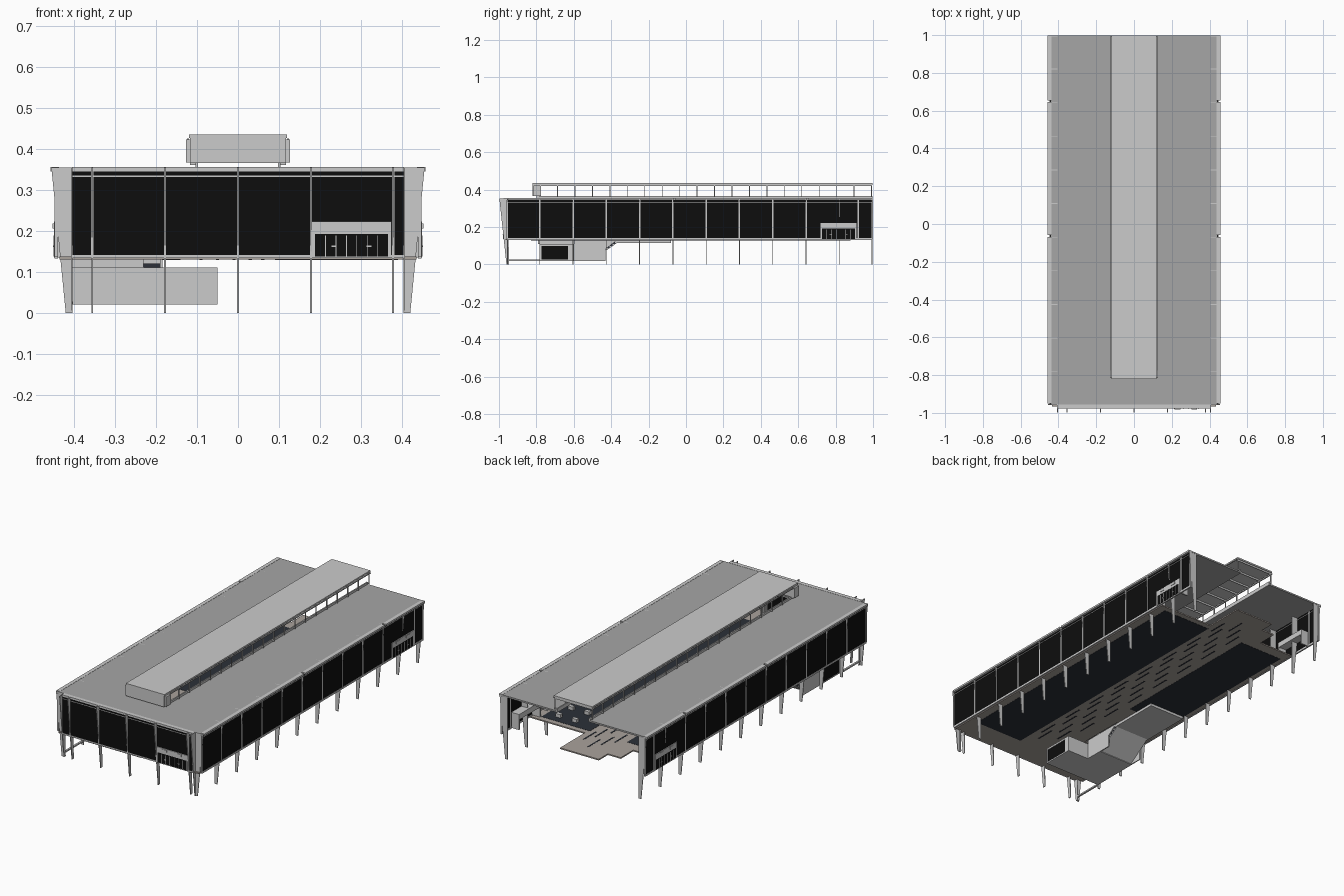
import bpy, bmesh
from mathutils import Vector


def mat(name, c):
    m = bpy.data.materials.new(name)
    m.diffuse_color = (*c, 1)
    return m


GLASS = mat("black_glass", (0.004, 0.004, 0.004))
ROOF = mat("roof_grey", (0.38, 0.38, 0.38))
FLOOR = mat("floor_tan", (0.40, 0.36, 0.33))
DARK = mat("dark_carpet", (0.025, 0.03, 0.04))


def finish(name, bm, m=None):
    bmesh.ops.recalc_face_normals(bm, faces=bm.faces)
    me = bpy.data.meshes.new(name)
    bm.to_mesh(me)
    bm.free()
    ob = bpy.data.objects.new(name, me)
    bpy.context.collection.objects.link(ob)
    if m:
        me.materials.append(m)
    return ob


def boxes(name, items, m=None):
    """Each item is (x0, x1, y0, y1, z0, z1)."""
    bm = bmesh.new()
    for x0, x1, y0, y1, z0, z1 in items:
        r = bmesh.ops.create_cube(bm, size=1)
        for v in r["verts"]:
            v.co = Vector(((x0 + x1) / 2 + v.co.x * (x1 - x0),
                           (y0 + y1) / 2 + v.co.y * (y1 - y0),
                           (z0 + z1) / 2 + v.co.z * (z1 - z0)))
    return finish(name, bm, m)


def prisms(name, items, m=None):
    """Each item is (profile points, extrusion vector)."""
    bm = bmesh.new()
    for pts, vec in items:
        f = bm.faces.new([bm.verts.new(p) for p in pts])
        r = bmesh.ops.extrude_face_region(bm, geom=[f])
        bmesh.ops.translate(bm, vec=vec, verts=[v for v in r["geom"] if isinstance(v, bmesh.types.BMVert)])
    return finish(name, bm, m)


STEP = 0.178
side_y = [-0.955] + [-0.782 + STEP * k for k in range(9)] + [0.82, 0.995]
front_x = [-0.355, -0.178, 0.0, 0.178, 0.378]
SX, FY = 0.443, -0.972          # glass planes
Z0, Z1 = 0.137, 0.345

# Tapered fin legs, wide at the roof and narrow at the ground
T = 0.004
side_fins, front_fins = [], []
for s in (-1, 1):
    for y in side_y:
        prof = [(0.405, 0), (0.42, 0), (0.455, 0.354), (0.405, 0.354)]
        side_fins.append(([(s * a, y - T / 2, z) for a, z in prof], (0, T, 0)))
for x in [-0.405] + front_x + [0.405]:
    prof = [(-0.945, 0), (-0.96, 0), (-0.998, 0.354), (-0.955, 0.354)]
    front_fins.append(([(x - T / 2, a, z) for a, z in prof], (T, 0, 0)))
prisms("side_fin_legs", side_fins)
prisms("front_fin_legs", front_fins)

# Glass curtain walls
boxes("side_glass", [(s * SX - 0.002, s * SX + 0.002, -0.955, 0.998, Z0, Z1) for s in (-1, 1)], GLASS)
boxes("front_glass", [(-0.405, 0.405, FY - 0.002, FY + 0.002, Z0, Z1)], GLASS)

# Mullions, sills, transoms and roof edge trims
frames = []
for s in (-1, 1):
    a, b = s * SX - 0.004, s * SX + 0.004
    frames += [(a, b, y - 0.004, y + 0.004, Z0, Z1) for y in side_y if y < 0.7 or y > 0.9]
    frames += [(a, b, -0.955, 0.998, z - h, z + h) for z, h in ((0.137, 0.005), (0.333, 0.0015))]
    frames += [(a, b, 0.917, 0.925, Z0, Z1)]
for x in front_x:
    frames.append((x - 0.003, x + 0.003, FY - 0.004, FY + 0.004, Z0, Z1))
for z, h in ((0.137, 0.004), (0.333, 0.0015)):
    frames.append((-0.405, 0.405, FY - 0.004, FY + 0.004, z - h, z + h))
boxes("window_frames", frames)

trims = [(-0.405, 0.405, -0.977, -0.955, 0.345, 0.355)]
for s in (-1, 1):
    lo, hi = sorted((s * 0.436, s * 0.457))
    for y0, y1 in ((-0.95, -0.068), (-0.058, 0.645), (0.655, 0.998)):
        trims.append((lo, hi, y0, y1, 0.345, 0.355))
boxes("roof_edge_trim", trims)

# Main roof, open below the raised centre strip
boxes("main_roof", [(-0.437, -0.10, -0.955, 0.998, 0.345, 0.354),
                    (0.10, 0.437, -0.955, 0.998, 0.345, 0.354),
                    (-0.10, 0.10, -0.955, -0.79, 0.345, 0.354)], ROOF)

# Raised skylight: kerb, posts, rails, cross beams, top and closed front end
sky = []
n = 20
for s in (-1, 1):
    lo, hi = sorted((s * 0.097, s * 0.104))
    sky.append((lo, hi, -0.80, 0.998, 0.345, 0.366))
    lo, hi = sorted((s * 0.116, s * 0.127))
    sky.append((lo, hi, -0.815, -0.775, 0.367, 0.422))
    lo, hi = sorted((s * 0.119, s * 0.124))
    sky.append((lo, hi, -0.78, 0.995, 0.420, 0.425))
    for i in range(n):
        y = -0.78 + i * 1.772 / (n - 1)
        lo, hi = sorted((s * 0.112, s * 0.117))
        sky.append((lo, hi, y - 0.002, y + 0.002, 0.36, 0.426))
        lo, hi = sorted((s * 0.097, s * 0.117))
        sky.append((lo, hi, y - 0.002, y + 0.002, 0.360, 0.366))
for i in range(n):
    y = -0.78 + i * 1.772 / (n - 1)
    sky.append((-0.115, 0.115, y - 0.002, y + 0.002, 0.416, 0.426))
sky.append((-0.117, 0.117, -0.82, -0.78, 0.365, 0.434))
boxes("skylight_frame", sky)
boxes("skylight_top", [(-0.119, 0.119, -0.82, 0.998, 0.426, 0.435)])

# Floor with stair opening and narrower tongue at the open back
boxes("floor", [(-0.18, 0.435, -0.965, 0.75, 0.130, 0.137),
                (-0.435, -0.18, -0.965, -0.62, 0.130, 0.137),
                (-0.435, -0.18, -0.36, 0.78, 0.130, 0.137),
                (-0.435, -0.40, -0.62, -0.36, 0.130, 0.137),
                (-0.14, 0.10, 0.75, 0.97, 0.130, 0.137),
                (-0.22, -0.14, 0.75, 0.89, 0.130, 0.137)], FLOOR)
boxes("carpets", [(0.09, 0.39, -0.83, 0.72, 0.129, 0.138),
                  (-0.41, -0.14, -0.20, 0.72, 0.129, 0.138)], DARK)
boxes("floor_strips", [(x - 0.004, x + 0.004, y, y + 0.11, 0.129, 0.138)
                       for i, x in enumerate((-0.09, -0.05, -0.01, 0.03, 0.06))
                       for y in [-0.75 + 0.06 * (i % 3) + 0.2 * k for k in range(8)]], DARK)

# Entrances: grey surround, dark doors, door bars and lobby walls inside
def entrance(name, place, u0, u1, depth):
    panel, doors, bars = [], [], []
    panel.append(place(u0, u1, -depth, 0.006, 0.192, 0.222))
    for u in (u0, u1 - 0.008):
        panel.append(place(u, u + 0.008, -depth, 0.006, 0.135, 0.193))
    for k in (0.18, 0.64):
        c = u0 + (u1 - u0) * k
        bars.append(place(c, c + 0.03, 0.006, 0.009, 0.205, 0.218))
    doors.append(place(u0 + 0.008, u1 - 0.008, 0.002, 0.005, 0.137, 0.192))
    for i in range(1, 7):
        c = u0 + 0.008 + (u1 - u0 - 0.016) * i / 7
        bars.append(place(c - 0.001, c + 0.001, 0.004, 0.007, 0.137, 0.188))
    for f in (0.28, 0.72):
        c = u0 + (u1 - u0) * f
        bars.append(place(c - 0.006, c + 0.006, 0.006, 0.008, 0.160, 0.164))
    boxes(name + "_surround", panel)
    boxes(name + "_doors", doors, GLASS)
    boxes(name + "_bars", bars)


def on_front(u0, u1, d0, d1, z0, z1):
    return (u0, u1, FY - d1, FY - d0, z0, z1)


def on_side(s):
    def place(u0, u1, d0, d1, z0, z1):
        lo, hi = sorted((s * (SX + d0), s * (SX + d1)))
        return (lo, hi, u0, u1, z0, z1)
    return place


entrance("front_entrance", on_front, 0.180, 0.374, 0.04)
entrance("right_entrance", on_side(1), 0.72, 0.912, 0.05)
entrance("left_entrance", on_side(-1), 0.72, 0.912, 0.05)

# Small desks near the open back
boxes("desks", [(x, x + 0.03, y, y + 0.02, 0.137, 0.157)
                for x in (0.20, 0.30) for y in (0.55, 0.66)])

# Lower lobby under the floor, with dark windows on both long sides
boxes("lower_lobby", [(-0.405, -0.05, -0.78, -0.60, 0.020, 0.026),
                      (-0.405, -0.05, -0.78, -0.60, 0.100, 0.110),
                      (-0.405, -0.05, -0.78, -0.772, 0.020, 0.110),
                      (-0.185, -0.05, -0.608, -0.60, 0.020, 0.110),
                      (-0.405, -0.23, -0.79, -0.60, 0.110, 0.131),
                      (-0.058, -0.05, -0.63, -0.60, 0.020, 0.110),
                      (-0.405, -0.397, -0.63, -0.60, 0.020, 0.110)])
boxes("lobby_windows", [(-0.055, -0.051, -0.772, -0.63, 0.024, 0.098),
                        (-0.404, -0.400, -0.772, -0.63, 0.024, 0.098)], GLASS)
boxes("ground_rail", [(-0.412, -0.402, -0.95, -0.78, 0.020, 0.028)])

# Stair: side walls, sloping carriage and treads
walls = []
for x in (-0.405, -0.19):
    prof = [(-0.60, 0.02), (-0.43, 0.02), (-0.43, 0.085), (-0.37, 0.131), (-0.60, 0.131)]
    walls.append(([(x, y, z) for y, z in prof], (0.006, 0, 0)))
carriage = [(-0.52, 0.02), (-0.505, 0.02), (-0.36, 0.121), (-0.36, 0.131)]
walls.append(([(-0.40, y, z) for y, z in carriage], (0.21, 0, 0)))
prisms("stair_walls", walls)
boxes("stair_treads", [(-0.40, -0.19, -0.525 + 0.0165 * i, -0.508 + 0.0165 * i,
                        0.022 + 0.011 * i, 0.032 + 0.011 * i) for i in range(10)], DARK)
boxes("stair_landings", [(-0.405, -0.185, -0.38, -0.08, 0.115, 0.130),
                         (-0.405, -0.185, -0.60, -0.50, 0.020, 0.026)])
